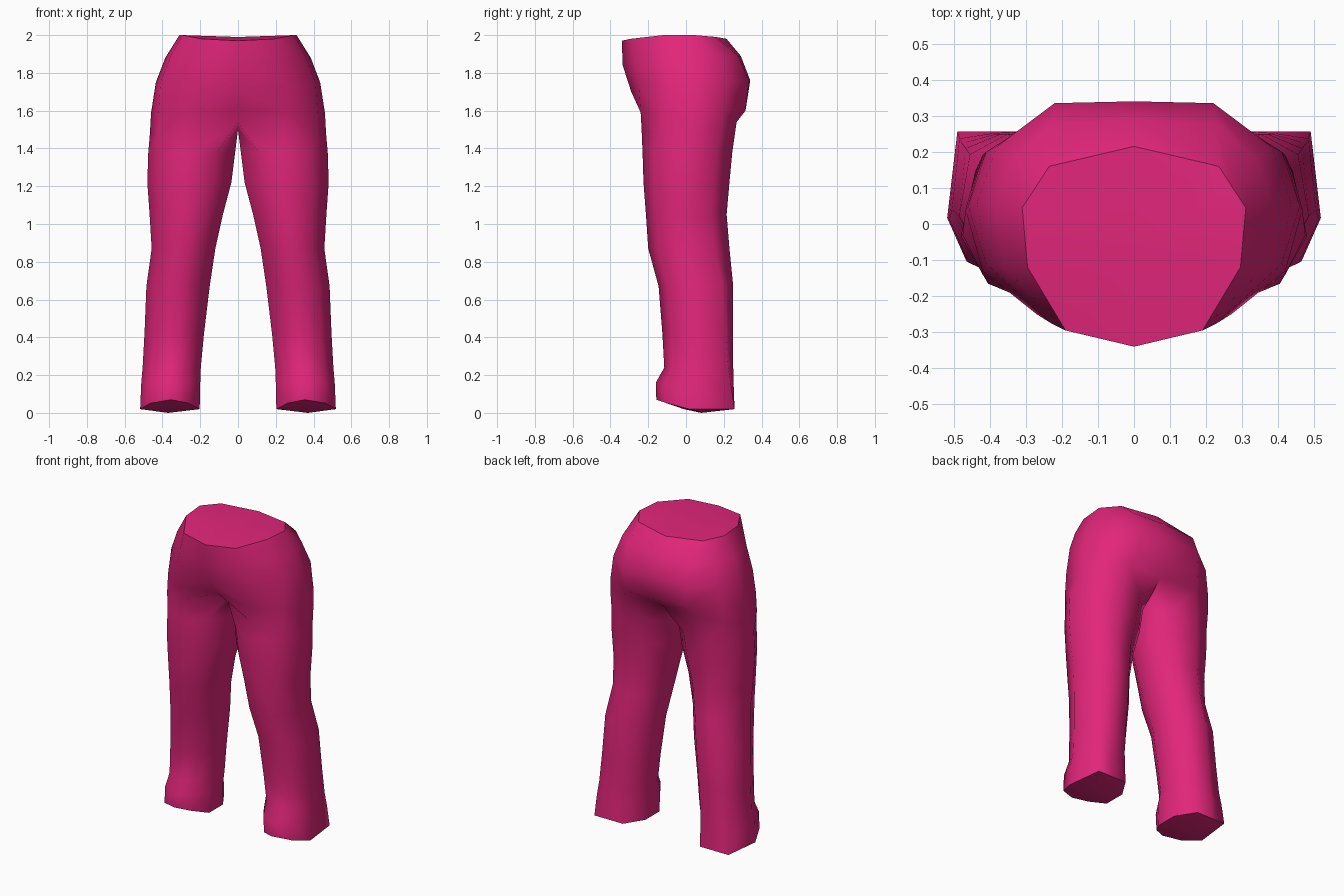
import bpy, bmesh

cube = bpy.data.objects.get("Cube")
if cube:
    bpy.data.objects.remove(cube, do_unlink=True)

# Cloth colour
cloth = bpy.data.materials.new("pink cloth")
colour = (0.76, 0.019, 0.195, 1.0)
cloth.use_nodes = True
cloth.diffuse_color = colour
bsdf = cloth.node_tree.nodes["Principled BSDF"]
bsdf.inputs["Base Color"].default_value = colour
bsdf.inputs["Roughness"].default_value = 0.8

# Half pelvis outlines, running from centre front round the side to centre back
PELVIS = [
    [(0, -.34, 1.97), (.19, -.295, 1.98), (.295, -.12, 2.0), (.31, .045, 2.0),
     (.272, .103, 1.995), (.235, .16, 1.99), (0, .215, 1.98)],
    [(0, -.335, 1.84), (.23, -.275, 1.86), (.36, -.12, 1.88), (.385, .05, 1.88),
     (.34, .18, 1.88), (.23, .275, 1.89), (0, .29, 1.89)],
    [(0, -.29, 1.70), (.27, -.25, 1.73), (.41, -.11, 1.75), (.435, .06, 1.75),
     (.38, .215, 1.75), (.22, .335, 1.76), (0, .34, 1.76)],
    [(0, -.21, 1.60), (.26, -.24, 1.59), (.42, -.13, 1.59), (.46, .05, 1.59),
     (.41, .2, 1.60), (.23, .315, 1.60), (0, .315, 1.60)],
]

# Crotch outline: the pelvis points plus two on the inside seam
CROTCH = [(0, -.12, 1.54), (.24, -.235, 1.50), (.42, -.14, 1.47), (.467, .04, 1.47),
          (.42, .19, 1.50), (.26, .268, 1.54), (0, .25, 1.54), (0, .12, 1.50), (0, 0, 1.50)]

# Leg section as fractions of its bounding box
SECTION = [(.2, .12), (.48, 0), (.83, .13), (1, .42), (.91, .82),
           (.6, 1), (.25, .93), (0, .7), (0, .35)]

# Leg sections: height, inner x, outer x, front y, back y, squareness of the back
LEG = [
    (1.38, .015, .475, -.23, .245, 0), (1.22, .035, .48, -.225, .23, 0),
    (1.05, .08, .468, -.212, .215, 0), (.87, .12, .457, -.2, .23, 0),
    (.67, .15, .485, -.145, .25, .2), (.42, .18, .495, -.125, .25, .4),
    (.24, .197, .505, -.115, .25, .6), (.16, .2, .512, -.16, .252, .8),
    (.02, .203, .518, -.157, .257, 1),
]


def leg_section(z, x0, x1, y0, y1, square):
    points = []
    for fx, fy in SECTION:
        if fy > .8:
            fy += (1 - fy) * square
        lift = .05 * max(0, 1 - fy / .35) if z < .1 else 0
        points.append((x0 + fx * (x1 - x0), y0 + fy * (y1 - y0), z + lift))
    return points


bm = bmesh.new()


def add_ring(points):
    return [bm.verts.new(p) for p in points]


def bridge(upper, lower, closed):
    n = len(upper)
    for i in range(n if closed else n - 1):
        j = (i + 1) % n
        bm.faces.new((upper[i], lower[i], lower[j], upper[j]))


# Pelvis and crotch
rings = [add_ring(p) for p in PELVIS]
crotch = add_ring(CROTCH)
for a, b in zip(rings, rings[1:] + [crotch[:7]]):
    bridge(a, b, False)

# Leg down to the hem
legs = [crotch] + [add_ring(leg_section(*s)) for s in LEG]
for a, b in zip(legs, legs[1:]):
    bridge(a, b, True)

# Waist cap and sole
waist, hem = rings[0], legs[-1]
top = bm.verts.new((0, -.05, 1.99))
for a, b in zip(waist, waist[1:]):
    bm.faces.new((top, a, b))
    bm.edges.get((a, b)).smooth = False
sole = bm.verts.new((.37, .08, 0))
for a, b in zip(hem, hem[1:] + hem[:1]):
    bm.faces.new((sole, b, a))
    bm.edges.get((a, b)).smooth = False

for face in bm.faces:
    face.smooth = True
mesh = bpy.data.meshes.new("trousers")
bm.to_mesh(mesh)
bm.free()
mesh.materials.append(cloth)

# Mirror to the other leg
trousers = bpy.data.objects.new("trousers", mesh)
bpy.context.collection.objects.link(trousers)
mirror = trousers.modifiers.new("mirror", 'MIRROR')
mirror.use_axis = (True, False, False)
mirror.merge_threshold = 0.001
